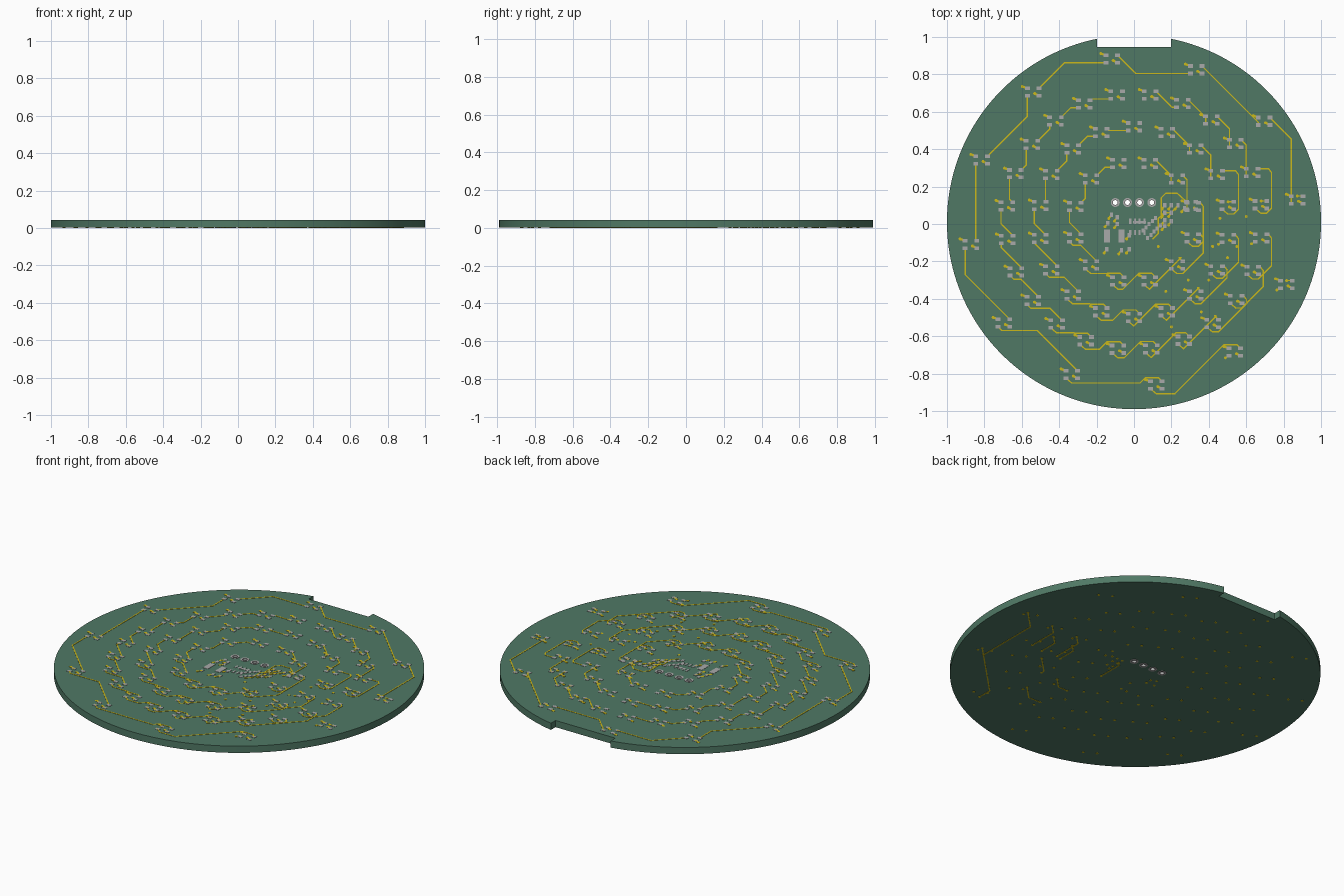
import bpy, bmesh
from math import sin, cos, pi, radians, atan2, sqrt
from mathutils import Matrix, Vector

if "Cube" in bpy.data.objects:
    bpy.data.objects.remove(bpy.data.objects["Cube"])

CY, BOT, TOP, T = 0.01, 0.0015, 0.0415, 0.0015   # disc centre, board faces, copper height


def material(name, rgb):
    m = bpy.data.materials.new(name)
    m.diffuse_color = (*rgb, 1)
    m.use_nodes = True
    m.node_tree.nodes["Principled BSDF"].inputs["Base Color"].default_value = m.diffuse_color
    return m


green = material("board_green", (0.08, 0.19, 0.13))
gold = material("trace_gold", (0.60, 0.48, 0.01))
tin = material("pad_tin", (0.40, 0.40, 0.40))


def finish(bm, name, mat):
    me = bpy.data.meshes.new(name)
    bmesh.ops.recalc_face_normals(bm, faces=bm.faces)
    bm.to_mesh(me)
    bm.free()
    me.materials.append(mat)
    ob = bpy.data.objects.new(name, me)
    bpy.context.collection.objects.link(ob)
    return ob


def box(bm, x, y, w, h, ang=0, under=False):
    z = T / 2 if under else TOP + T / 2
    m = (Matrix.Translation((x, y, z)) @ Matrix.Rotation(ang, 4, 'Z')
         @ Matrix.Diagonal((w, h, T, 1)))
    bmesh.ops.create_cube(bm, size=1, matrix=m)


def trace(bm, pts, under=False, w=0.007):
    for a, b in zip(pts, pts[1:]):
        dx, dy = b[0] - a[0], b[1] - a[1]
        d = sqrt(dx * dx + dy * dy)
        if d > 1e-4:
            box(bm, (a[0] + b[0]) / 2, (a[1] + b[1]) / 2, d + w * 0.6, w, atan2(dy, dx), under)


def via(bm, x, y):
    m = Matrix.Translation((x, y, (TOP + T) / 2))
    bmesh.ops.create_cone(bm, cap_ends=True, segments=12, radius1=0.008, radius2=0.008,
                          depth=TOP + T, matrix=m)


def elbow(p, q):
    """Straight run, then a 45 degree run into q."""
    dx, dy = q[0] - p[0], q[1] - p[1]
    k = min(abs(dx), abs(dy))
    sx, sy = (1 if dx > 0 else -1), (1 if dy > 0 else -1)
    return [p, (q[0] - sx * k, q[1] - sy * k), q]


# board: disc with a notch and four header holes
header = [(-0.1 + 0.065 * i, 0.115) for i in range(4)]
NX, NY = 0.197, 0.947
a0 = atan2(sqrt(1 - NX * NX), NX)
N = 160
arc = [(cos(t), CY + sin(t)) for t in
       (pi - a0 + (2 * a0 + pi) * i / N for i in range(N + 1))]
outline = arc + [(NX, NY), (-NX, NY)]
cu = bpy.data.curves.new("board", 'CURVE')
cu.dimensions, cu.fill_mode, cu.extrude = '2D', 'BOTH', (TOP - BOT) / 2


def loop(pts):
    s = cu.splines.new('POLY')
    s.points.add(len(pts) - 1)
    for p, c in zip(s.points, pts):
        p.co = (*c, 0, 1)
    s.use_cyclic_u = True


loop(outline)
for hx, hy in header:
    loop([(hx + 0.018 * cos(i * pi / 12), hy + 0.018 * sin(i * pi / 12)) for i in range(24)])
board = bpy.data.objects.new("board", cu)
board.location.z = (TOP + BOT) / 2
bpy.context.collection.objects.link(board)
bpy.context.view_layer.objects.active = board
board.select_set(True)
bpy.ops.object.convert(target='MESH')
board = bpy.context.view_layer.objects.active
board.data.materials.clear()
board.data.materials.append(green)
bpy.ops.object.shade_smooth_by_angle(angle=radians(30))

# header eyelets, open through the board
bm = bmesh.new()
for hx, hy in header:
    prof = [(0.013, 0), (0.024, 0), (0.024, TOP + T), (0.013, TOP + T)]
    rings = [[bm.verts.new((hx + r * cos(i * pi / 12), hy + r * sin(i * pi / 12), z))
              for r, z in prof] for i in range(24)]
    for i in range(24):
        a, b = rings[i], rings[(i + 1) % 24]
        for k in range(4):
            j = (k + 1) % 4
            bm.faces.new((a[k], b[k], b[j], a[j]))
finish(bm, "header_eyelets", tin)

# light rings: four pads per light, power stubs with vias, chained traces
pads, tr, vias = bmesh.new(), bmesh.new(), bmesh.new()
PX, PY = 0.031, 0.02
for r, n, start in [(0.88, 12, 97.8), (0.685, 24, 97.8), (0.51, 18, 90), (0.325, 12, 105)]:
    step = 360 / n
    pos = lambda i: (r * cos(radians(start + i * step)), CY + r * sin(radians(start + i * step)))
    for i in range(n):
        x, y = pos(i)
        for sx in (-1, 1):
            for sy in (-1, 1):
                box(pads, x + sx * PX, y + sy * PY, 0.026, 0.019)
        # supply stubs
        for s, e in [((-PX, PY), (-0.058, 0.03)), ((PX, -PY), (0.008, -0.008))]:
            trace(tr, [(x + s[0], y + s[1]), (x + e[0], y + e[1])], w=0.012)
            via(vias, x + e[0], y + e[1])
        # data trace to the next light
        if i == n - 1 and r < 0.8:
            continue
        ang = (start + i * step + 180) % 360 - 180
        nx, ny = pos(i + 1)
        p, q = (x - PX, y - PY), (nx + PX, ny + PY)
        if (r > 0.8 and -60 < ang < -10) or (r < 0.8 and -12 < ang < 0):
            v, u = (p[0] - 0.02, p[1] - 0.01), (q[0] - 0.03, q[1])
            trace(tr, [p, v])
            trace(tr, [u, q])
            trace(tr, elbow(v, u), under=True)
            via(vias, *v)
            via(vias, *u)
        elif q[0] < p[0] or q[1] < p[1] - 0.05:
            if q[0] > p[0]:      # lower left: duck under the light first
                d = 0.02 if p[1] - q[1] < abs(q[0] - p[0]) else 0
                trace(tr, [p] + elbow((p[0] + d, p[1] - d), q))
            elif q[1] > p[1]:    # upper right: run level, then climb
                trace(tr, elbow(p, q))
            else:
                trace(tr, elbow(p, q))
        else:                    # lower and right side: loop round the light
            m = (p[0] + 0.03, p[1] - 0.025)
            if q[0] - m[0] > abs(q[1] - m[1]):
                h = q[1] + 0.02 - m[1]
                mx = max(m[0], q[0] - 0.09 - abs(h))
                trace(tr, [p, m, (mx, m[1]), (mx + abs(h), m[1] + h),
                           (q[0] - 0.02, q[1] + 0.02), q])
            else:
                ex = max(q[0], x + PX) + 0.025
                dx = ex - x - PX
                trace(tr, [p, m, (x + PX, m[1]), (ex, m[1] + dx),
                           (ex, q[1] - 0.02), (ex - 0.015, q[1]), q])

# further supply traces on the underside, lower right
for x, y, dx, dy in [(0.55, -0.12, 0.05, 0.16), (0.42, -0.12, 0.04, 0.15), (0.4, -0.3, 0.1, 0.12),
                     (0.17, -0.36, 0.12, 0.06), (0.2, -0.55, 0.16, 0.08), (0.13, -0.12, 0.02, 0.17)]:
    trace(tr, elbow((x, y), (x + dx, y + dy)), under=True)
    via(vias, x, y)
    via(vias, x + dx, y + dy)

# driver circuit in the middle: large tabs and small parts
for x in (-0.145, -0.067):
    box(pads, x, -0.065, 0.033, 0.07)
for x, y in [(-0.145, -0.135), (-0.067, -0.14), (-0.025, -0.135), (-0.12, 0.05),
             (-0.09, 0.035), (-0.09, 0.0), (-0.14, 0.005), (-0.025, -0.06),
             (0.165, 0.1), (0.165, 0.06), (0.165, 0.02), (0.165, -0.01),
             (0.2, 0.1), (0.2, 0.06), (0.2, 0.015), (0.235, 0.1), (0.27, 0.085)]:
    box(pads, x, y, 0.018, 0.024)
    trace(tr, [(x, y), (x - 0.015, y - 0.02)], w=0.01)
    via(vias, x - 0.015, y - 0.02)
for i in range(4):              # small outline chip
    for y in (0.015, -0.045):
        box(pads, -0.02 + i * 0.025, y, 0.011, 0.028)
for i in range(5):              # slanted row of small parts
    for s in (-1, 1):
        box(pads, 0.06 + i * 0.017 - s * 0.013, -0.055 + i * 0.017 + s * 0.02, 0.016, 0.022)
box(pads, 0.03, 0.01, 0.07, 0.012)
for px, py in [(0.26, 0.12), (0.26, 0.08), (0.31, 0.12), (0.31, 0.08)]:
    box(pads, px + 0.02, py, 0.026, 0.019)
trace(tr, [(0.145, 0.03), (0.145, 0.14), (0.17, 0.165), (0.23, 0.165), (0.28, 0.12)])
trace(tr, [(0.1, -0.08), (0.13, -0.05), (0.13, 0.03), (0.165, 0.06), (0.2, 0.06), (0.235, 0.1)])

finish(pads, "solder_pads", tin)
finish(tr, "copper_traces", gold)
finish(vias, "vias", gold)
